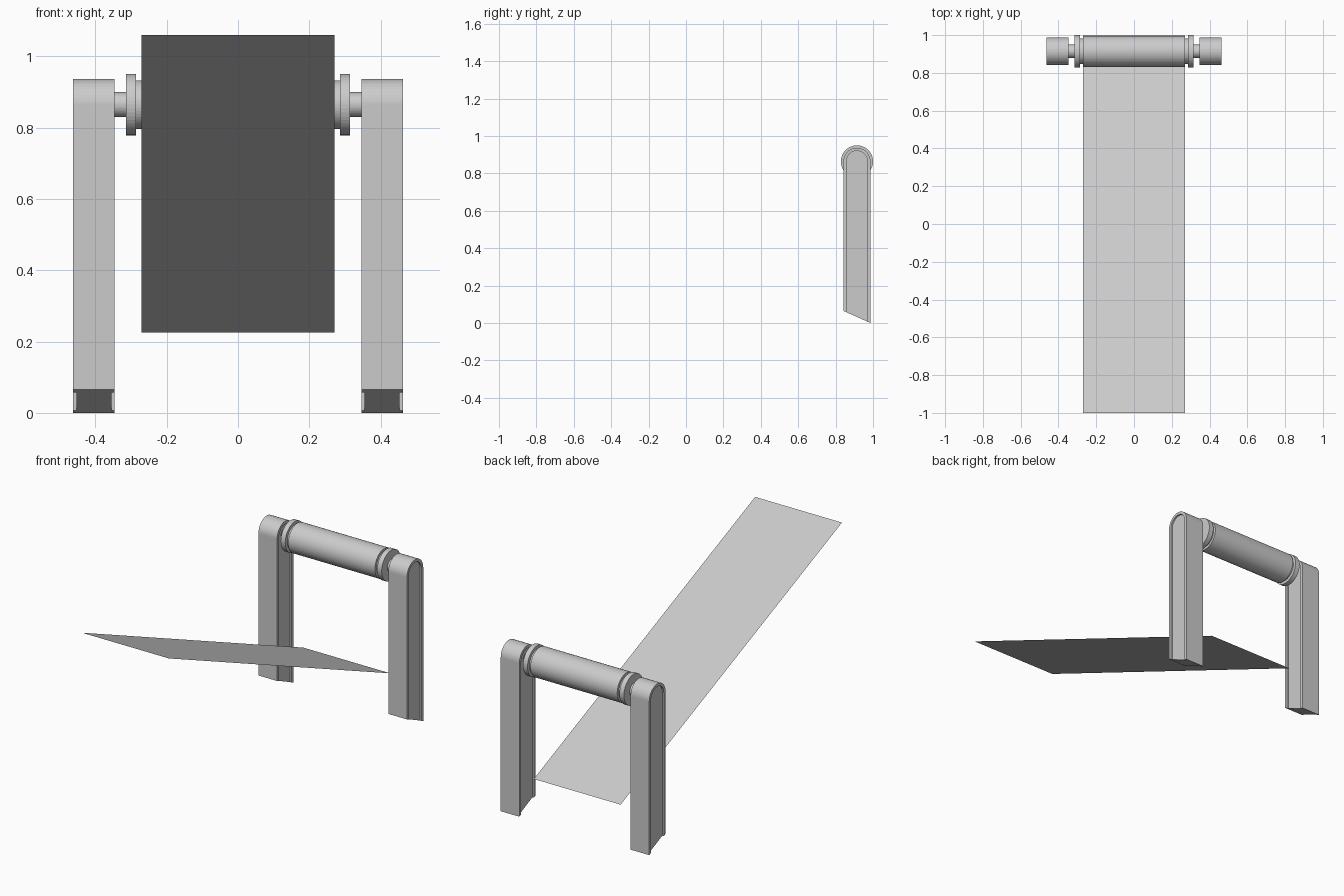
import bpy, bmesh, math

cube = bpy.data.objects.get("Cube")
if cube:
    bpy.data.objects.remove(cube)

AXIS_Y, AXIS_Z = 0.914, 0.864      # roller axis
POST_R, RIM, RECESS = 0.0725, 0.016, 0.009
POST_X, POST_HALF = 0.404, 0.058


def flat_material(name, value):
    mat = bpy.data.materials.new(name)
    mat.use_nodes = True
    colour = (value, value, value, 1)
    mat.diffuse_color = colour
    mat.node_tree.nodes["Principled BSDF"].inputs["Base Color"].default_value = colour
    return mat


grey = flat_material("light grey", 0.6)


def add_object(name, bm):
    bmesh.ops.recalc_face_normals(bm, faces=bm.faces)
    mesh = bpy.data.meshes.new(name)
    bm.to_mesh(mesh)
    bm.free()
    mesh.materials.append(grey)
    obj = bpy.data.objects.new(name, mesh)
    bpy.context.collection.objects.link(obj)
    return obj


def arch(radius, steps=24):
    """Open outline of an upright with a round top and a slanted foot."""
    def foot(y):
        return 0.065 * (AXIS_Y + POST_R - y) / (2 * POST_R)
    pts = [(AXIS_Y - radius, foot(AXIS_Y - radius))]
    for i in range(steps + 1):
        a = math.pi * (1 - i / steps)
        pts.append((AXIS_Y + radius * math.cos(a), AXIS_Z + radius * math.sin(a)))
    pts.append((AXIS_Y + radius, foot(AXIS_Y + radius)))
    return pts


def post(name, cx):
    """Upright with a shallow recess on both sides, open at the foot."""
    bm = bmesh.new()

    def row(radius, dx):
        return [bm.verts.new((cx + dx, y, z)) for y, z in arch(radius)]

    w, d = POST_HALF, POST_HALF - RECESS
    r = POST_R - RIM
    rows = [row(r, -d), row(r, -w), row(POST_R, -w),
            row(POST_R, w), row(r, w), row(r, d)]
    for a, b in zip(rows, rows[1:]):
        for i in range(len(a) - 1):
            bm.faces.new((a[i], a[i + 1], b[i + 1], b[i]))
    bm.faces.new(rows[0])
    bm.faces.new(rows[-1])
    # H-shaped foot
    bm.faces.new([q[0] for q in rows] + [q[-1] for q in reversed(rows)])
    return add_object(name, bm)


def roller(name, profile, segments=48):
    """Stepped spindle turned about the x axis, mirrored in x."""
    bm = bmesh.new()
    full = [(-x, r) for x, r in reversed(profile)] + profile
    rings = []
    for x, r in full:
        rings.append([bm.verts.new((x,
                                    AXIS_Y + r * math.cos(math.tau * i / segments),
                                    AXIS_Z + r * math.sin(math.tau * i / segments)))
                      for i in range(segments)])
    for a, b in zip(rings, rings[1:]):
        for i in range(segments):
            j = (i + 1) % segments
            bm.faces.new((a[i], a[j], b[j], b[i]))
    bm.faces.new(rings[0])
    bm.faces.new(rings[-1])
    return add_object(name, bm)


# Uprights
for side, sign in (("left", 1), ("right", -1)):
    post(side + "_post", sign * POST_X)

# Roller with necks, flanges and shaft ends
roller("roller", [(0.27, 0.083), (0.27, 0.068), (0.286, 0.068), (0.286, 0.086),
                  (0.314, 0.086), (0.314, 0.035), (0.348, 0.035)])

# Thin sloping sheet
bm = bmesh.new()
bm.faces.new([bm.verts.new(p) for p in ((-0.27, -1, 1.06), (0.27, -1, 1.06),
                                        (0.27, 0.967, 0.225), (-0.27, 0.967, 0.225))])
sheet = add_object("sheet", bm)
if sheet.data.polygons[0].normal.z < 0:
    sheet.data.flip_normals()
